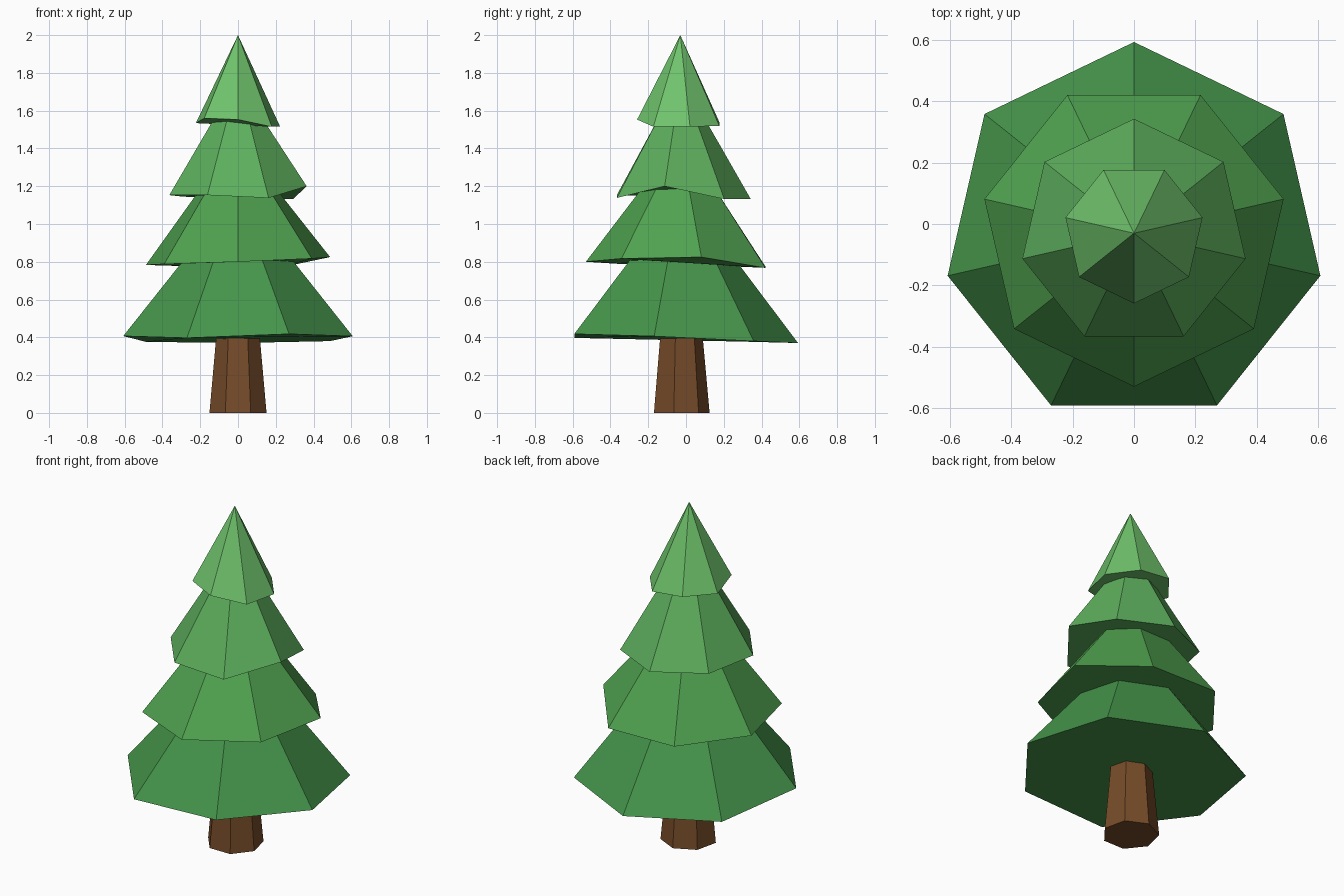
import bpy, bmesh
from math import sin, cos, pi, radians

if "Cube" in bpy.data.objects:
    bpy.data.objects.remove(bpy.data.objects["Cube"])

SIDES = 7
CY = -0.03  # trunk axis, so the odd-sided footprint is centred


def material(name, rgb):
    m = bpy.data.materials.new(name)
    m.diffuse_color = (*rgb, 1)
    m.use_nodes = True
    m.node_tree.nodes["Principled BSDF"].inputs["Base Color"].default_value = m.diffuse_color
    return m


def frustum(name, start, r0, rim, r1, top, mat):
    """Seven-sided frustum (or cone when r1 is 0) with a height per rim corner."""
    bm = bmesh.new()
    ang = [radians(start) + 2 * pi * i / SIDES for i in range(SIDES)]
    low = [bm.verts.new((r0 * cos(a), CY + r0 * sin(a), z)) for a, z in zip(ang, rim)]
    bm.faces.new(low[::-1])
    if r1 > 0:
        high = [bm.verts.new((r1 * cos(a), CY + r1 * sin(a), top)) for a in ang]
        bm.faces.new(high)
    else:
        high = [bm.verts.new((0, CY, top))] * SIDES
    for i in range(SIDES):
        j = (i + 1) % SIDES
        side = [low[i], low[j], high[j]]
        if r1 > 0:
            side.append(high[i])
        bm.faces.new(side)
    bmesh.ops.recalc_face_normals(bm, faces=bm.faces)
    me = bpy.data.meshes.new(name)
    bm.to_mesh(me)
    bm.free()
    me.materials.append(mat)
    ob = bpy.data.objects.new(name, me)
    bpy.context.collection.objects.link(ob)
    return ob


# Trunk
frustum("trunk", 90, 0.155, [0] * SIDES, 0.114, 0.45,
        material("bark", (0.18, 0.07, 0.022)))

# Foliage tiers: start angle, rim radius, uneven rim heights, top radius, top height, colour
tiers = [
    ("foliage_bottom", 90, 0.623, (.37, .376, .407, .397, .418, .406, .38),
     0.262, 0.85, (0.06, 0.30, 0.07)),
    ("foliage_lower", -90, 0.50, (.80, .817, .825, .768, .775, .783, .788),
     0.18, 1.22, (0.08, 0.36, 0.08)),
    ("foliage_upper", 90, 0.373, (1.132, 1.145, 1.153, 1.153, 1.138, 1.20, 1.132),
     0.105, 1.60, (0.11, 0.43, 0.11)),
    ("foliage_top", -90, 0.229, (1.553, 1.515, 1.515, 1.52, 1.54, 1.534, 1.56),
     0, 2.0, (0.16, 0.55, 0.15)),
]
for name, start, r0, rim, r1, top, rgb in tiers:
    frustum(name, start, r0, rim, r1, top, material(name + "_green", rgb))
